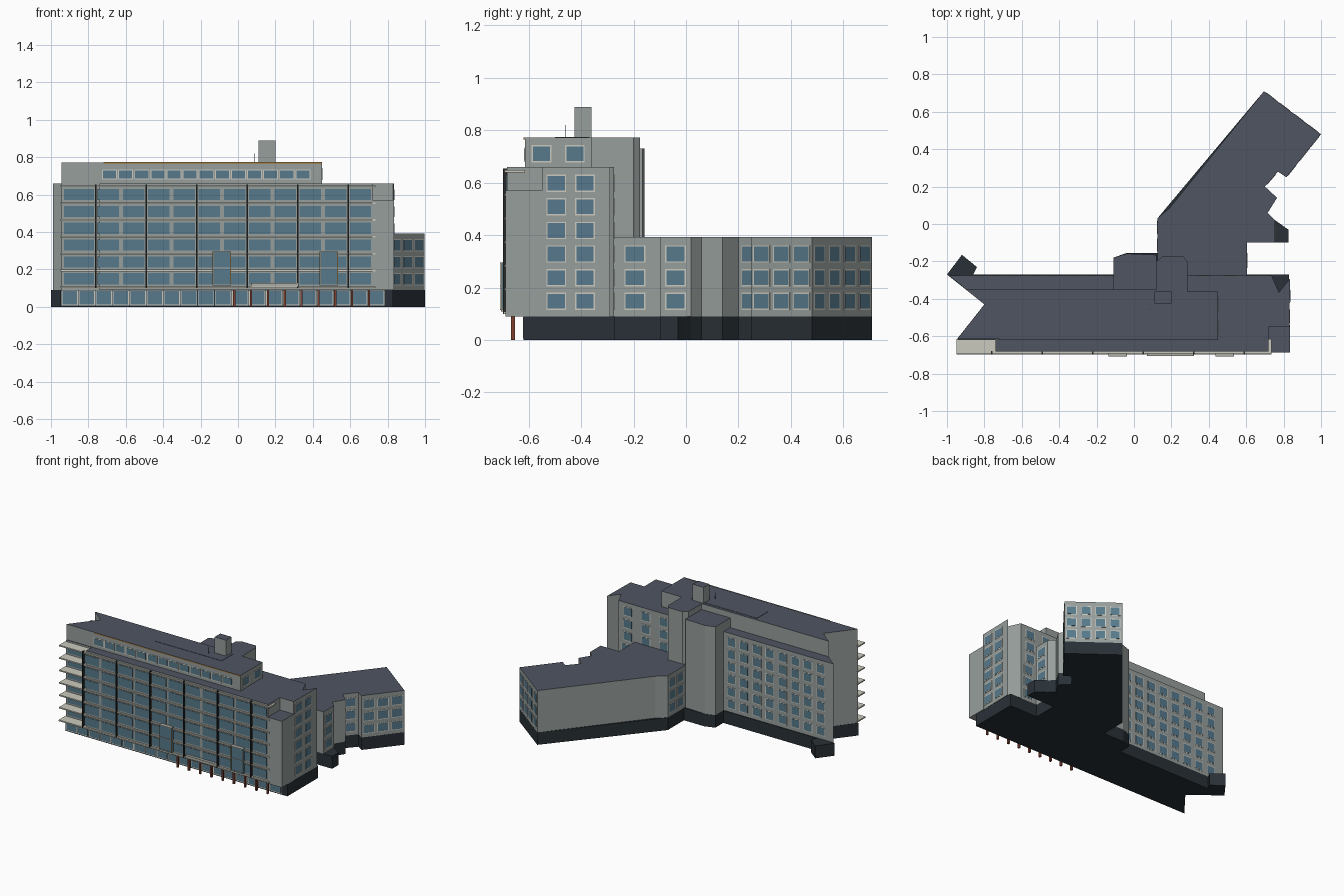
import bpy, bmesh
from mathutils import Vector, Matrix


def material(name, r, g, b):
    m = bpy.data.materials.new(name)
    m.diffuse_color = (r, g, b, 1)
    return m


WALL = material("wall", 0.31, 0.345, 0.33)
ROOF = material("roof", 0.080, 0.090, 0.120)
BASE = material("base", 0.022, 0.030, 0.037)
GLASS = material("glass", 0.095, 0.195, 0.265)
TRIM = material("trim", 0.60, 0.59, 0.52)
LEDGE = material("ledge", 0.42, 0.42, 0.38)
DARK = material("dark_metal", 0.02, 0.022, 0.022)
RED = material("red_brown", 0.20, 0.05, 0.03)
TAN = material("tan", 0.36, 0.23, 0.08)


def make(name, bm, *mats):
    me = bpy.data.meshes.new(name)
    bm.to_mesh(me)
    bm.free()
    for m in mats:
        me.materials.append(m)
    ob = bpy.data.objects.new(name, me)
    bpy.context.collection.objects.link(ob)
    return ob


def prism(name, pts, z0, z1, mat=WALL, top=ROOF):
    """Extruded plan outline (counter-clockwise) with its own roof colour."""
    bm = bmesh.new()
    lo = [bm.verts.new((x, y, z0)) for x, y in pts]
    hi = [bm.verts.new((x, y, z1)) for x, y in pts]
    bm.faces.new(lo[::-1])
    bm.faces.new(hi).material_index = 1
    n = len(pts)
    for i in range(n):
        j = (i + 1) % n
        bm.faces.new((lo[i], lo[j], hi[j], hi[i]))
    return make(name, bm, mat, top)


def rect(x0, x1, y0, y1):
    return [(x0, y0), (x1, y0), (x1, y1), (x0, y1)]


def add_box(bm, c, size, xdir=(1, 0)):
    ux = Vector((xdir[0], xdir[1], 0)).normalized()
    uy = Vector((-ux.y, ux.x, 0))
    m = Matrix((ux * size[0], uy * size[1], Vector((0, 0, size[2])))).transposed().to_4x4()
    bmesh.ops.create_cube(bm, size=1, matrix=Matrix.Translation(c) @ m)


def span(bm, x0, x1, y0, y1, z0, z1):
    add_box(bm, ((x0 + x1) / 2, (y0 + y1) / 2, (z0 + z1) / 2), (x1 - x0, y1 - y0, z1 - z0))


panes, frames = bmesh.new(), bmesh.new()


def windows(p, q, n, rows, w=0.065, h=0.056):
    """Rows of n framed windows on the wall p to q (outside on the right)."""
    p, q = Vector(p), Vector(q)
    d = q - p
    for k in range(n):
        c = p + d * ((k + 0.5) / n)
        for z in rows:
            add_box(frames, (c.x, c.y, z), (w + 0.010, 0.003, h + 0.010), d)
            add_box(panes, (c.x, c.y, z), (w, 0.005, h), d)


FLOORS = [0.148 + 0.09 * i for i in range(6)]
FRONT = -0.683

# Dark ground floor under both blocks
prism("ground_floor", [
    (-0.95, -0.62), (0.83, -0.62), (0.83, -0.27), (0.605, -0.27), (0.605, -0.10),
    (0.825, -0.10), (0.825, -0.03), (0.755, 0.02), (0.715, 0.06), (0.765, 0.14),
    (0.70, 0.20), (0.77, 0.28), (0.815, 0.25), (1.0, 0.48), (0.695, 0.71),
    (0.125, 0.03), (0.125, -0.155), (-0.04, -0.155), (-0.11, -0.18), (-0.11, -0.27),
    (-0.86, -0.27), (-0.84, -0.23), (-0.92, -0.165), (-1.0, -0.27), (-0.80, -0.43)],
    0, 0.09, BASE, BASE)

# Main block, corner block and angled rear wing
prism("main_block", [
    (-0.945, -0.62), (-0.74, -0.62), (-0.74, FRONT), (0.72, FRONT), (0.72, -0.55),
    (0.83, -0.55), (0.835, -0.29), (0.775, -0.365), (0.735, -0.275),
    (-0.99, -0.275), (-0.80, -0.43)], 0.09, 0.66)
prism("corner_block", rect(0.72, 0.833, -0.688, -0.54), 0.09, 0.57)
prism("corner_block_upper", rect(0.72, 0.80, FRONT, -0.54), 0.09, 0.569)
prism("rear_wing", [
    (0.125, -0.28), (0.605, -0.28), (0.605, -0.10), (0.755, -0.10), (0.755, 0.02),
    (0.715, 0.06), (0.765, 0.14), (0.70, 0.20), (0.77, 0.28), (0.815, 0.25),
    (0.998, 0.48), (0.695, 0.71), (0.19, 0.085), (0.125, 0.03)], 0.09, 0.393)

# Penthouse with stair tower, lift tower, chimney and roof details
prism("penthouse", [
    (-0.945, -0.615), (0.45, -0.615), (0.45, -0.36), (0.285, -0.36), (0.285, -0.20),
    (0.265, -0.175), (0.15, -0.175), (0.12, -0.20), (0.12, -0.35),
    (-0.90, -0.35), (-0.80, -0.43)], 0.66, 0.772)
prism("stair_tower", [
    (0.12, -0.30), (0.285, -0.30), (0.285, -0.20), (0.265, -0.175),
    (0.15, -0.175), (0.12, -0.20)], 0.09, 0.66)
prism("lift_tower", [
    (-0.11, -0.36), (0.12, -0.36), (0.12, -0.165), (-0.04, -0.158), (-0.11, -0.18)],
    0.09, 0.73)
prism("chimney", rect(0.11, 0.20, -0.425, -0.36), 0.77, 0.888)
prism("roof_panel", rect(-0.31, 0.22, -0.50, -0.37), 0.77, 0.774, ROOF)
prism("mast", rect(0.085, 0.088, -0.46, -0.457), 0.77, 0.82, DARK, DARK)
prism("roof_edge", rect(-0.72, 0.45, -0.619, -0.61), 0.764, 0.773, TAN, ROOF)

# Windows on sides, back and penthouse
windows((-0.12, -0.275), (-0.94, -0.275), 8, FLOORS, 0.06)
windows((0.73, -0.275), (0.30, -0.275), 3, FLOORS[3:])
windows((0.73, -0.275), (0.61, -0.275), 1, FLOORS[:3])
windows((0.832, -0.55), (0.834, -0.33), 2, FLOORS)
windows((0.45, -0.615), (0.45, -0.36), 2, [0.71])
windows((-0.73, -0.615), (0.39, -0.615), 13, [0.707], 0.07, 0.045)
windows((0.605, -0.27), (0.605, -0.12), 1, FLOORS[:3], 0.07)
windows((0.755, -0.10), (0.755, 0.02), 1, FLOORS[:3], 0.07)
windows((0.70, 0.20), (0.77, 0.28), 1, FLOORS[:3])
windows((0.815, 0.25), (0.998, 0.48), 3, FLOORS[:3], 0.07)
windows((0.998, 0.48), (0.695, 0.71), 4, FLOORS[:3], 0.06)
windows((0.125, 0.03), (0.125, -0.16), 2, FLOORS[:3], 0.06)

# Shop-front glazing on the ground floor
windows((-0.945, -0.62), (0.785, -0.62), 19, [0.047], 0.078, 0.072)

# Front facade glazing, two bays between each pair of posts
for k in range(12):
    x0 = -0.93 if k == 0 else -0.885 + 0.135 * k
    x1 = min(-0.77 + 0.135 * k, 0.71)
    y = -0.62 if k == 0 else FRONT
    for z in FLOORS:
        span(panes, x0, x1, y - 0.003, y + 0.002, z - 0.028, z + 0.032)
make("window_panes", panes, GLASS)
make("window_frames", frames, TRIM)

# Balcony slabs, piers and posts along the front
slabs, posts = bmesh.new(), bmesh.new()
for i in range(7):
    z = 0.099 + 0.09 * i
    span(slabs, -0.95, 0.735, -0.697 if i == 0 else -0.692, -0.615, z, z + 0.009)
for k in range(6):
    x = -0.76 + 0.27 * k
    span(posts, x - 0.004, x + 0.004, -0.698, -0.68, 0.10, 0.655)
make("balcony_slabs", slabs, TRIM)
make("facade_posts", posts, DARK)

# Two projecting glazed bays and the entrance canopy
bay_glass, bay_trim, bay_edges = bmesh.new(), bmesh.new(), bmesh.new()
for x in (-0.135, 0.437):
    span(bay_glass, x, x + 0.097, -0.704, -0.68, 0.12, 0.295)
    for a in (x, x + 0.093):
        span(bay_edges, a, a + 0.004, -0.708, -0.68, 0.117, 0.296)
    for z in (0.115, 0.205, 0.292):
        span(bay_trim, x, x + 0.097, -0.709, -0.68, z, z + 0.004)
span(bay_trim, 0.07, 0.32, -0.705, -0.68, 0.108, 0.128)
make("bay_glass", bay_glass, GLASS)
make("bay_trim", bay_trim, LEDGE)
make("bay_edges", bay_edges, TAN)

# Red columns under the overhang
cols = bmesh.new()
for k in range(9):
    x = -0.02 + 0.09 * k
    span(cols, x - 0.006, x + 0.006, -0.667, -0.653, 0, 0.095)
make("ground_columns", cols, RED)
